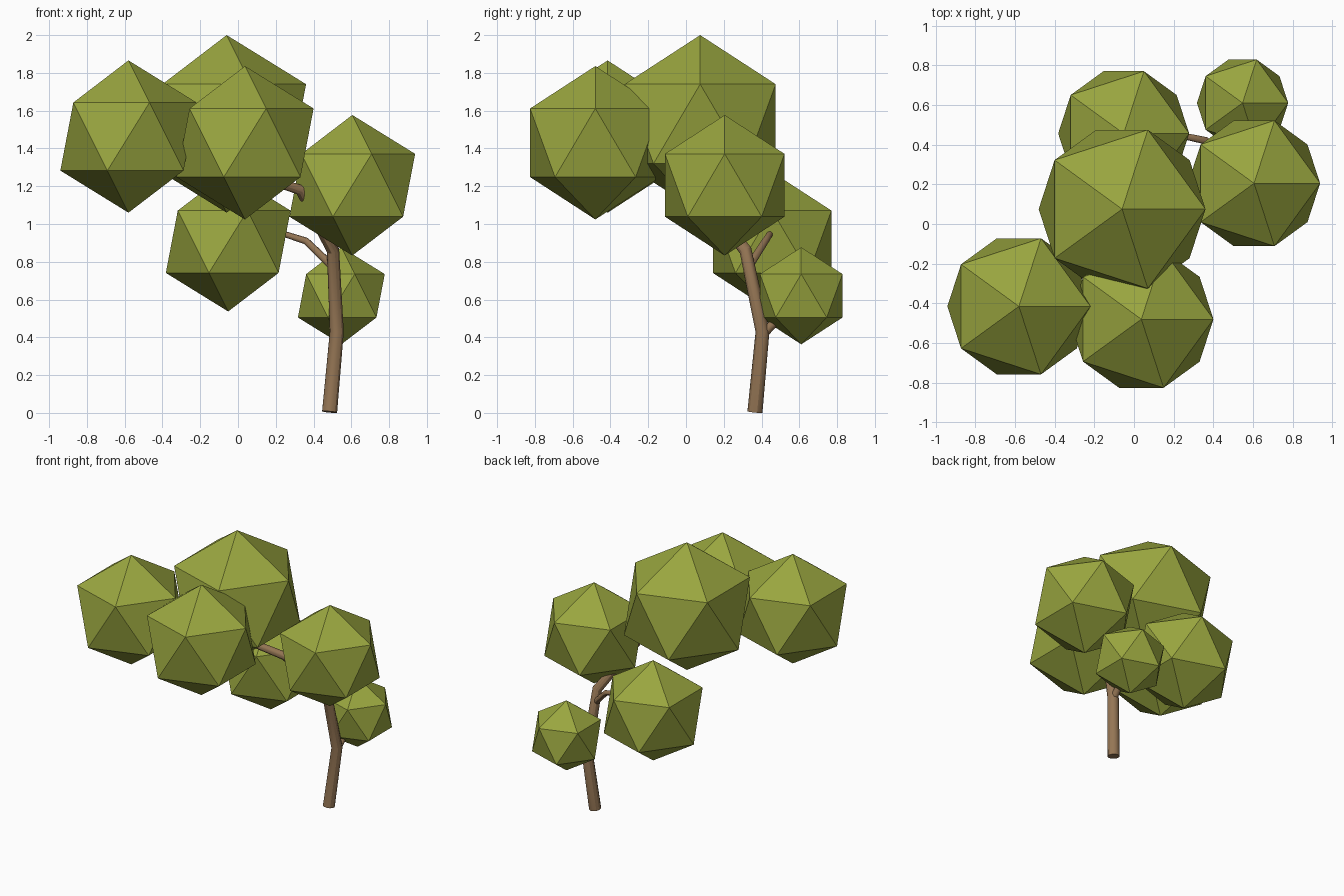
import bpy

if "Cube" in bpy.data.objects:
    bpy.data.objects.remove(bpy.data.objects["Cube"])


def material(name, rgb):
    m = bpy.data.materials.new(name)
    m.diffuse_color = (*rgb, 1)
    m.use_nodes = True
    m.node_tree.nodes["Principled BSDF"].inputs["Base Color"].default_value = m.diffuse_color
    return m


bark = material("bark", (0.30, 0.18, 0.09))
leaf = material("leaf", (0.32, 0.38, 0.05))


def limb(name, pts):
    """Tapered round limb through (x, y, z, radius) points."""
    cu = bpy.data.curves.new(name, 'CURVE')
    cu.dimensions = '3D'
    cu.bevel_depth = 1.0
    cu.bevel_resolution = 4
    cu.use_fill_caps = True
    sp = cu.splines.new('POLY')
    sp.points.add(len(pts) - 1)
    for p, (x, y, z, r) in zip(sp.points, pts):
        p.co = (x, y, z, 1)
        p.radius = r
    ob = bpy.data.objects.new(name, cu)
    bpy.context.collection.objects.link(ob)
    bpy.ops.object.select_all(action='DESELECT')
    bpy.context.view_layer.objects.active = ob
    ob.select_set(True)
    bpy.ops.object.convert(target='MESH')
    ob = bpy.context.object
    ob.name = name
    ob.data.materials.clear()
    ob.data.materials.append(bark)
    bpy.ops.object.shade_smooth_by_angle()


# Leaning, bending trunk
limb("trunk", [(0.485, 0.365, 0.005, 0.041), (0.523, 0.405, 0.43, 0.038),
               (0.503, 0.315, 0.86, 0.034), (0.33, 0.07, 1.18, 0.029),
               (0.06, -0.03, 1.27, 0.024)])

# Branches reaching into each clump
limb("low_back_branch", [(0.522, 0.40, 0.41, 0.026), (0.53, 0.48, 0.49, 0.022),
                         (0.55, 0.58, 0.60, 0.015)])
limb("left_branch", [(0.505, 0.33, 0.77, 0.022), (0.36, 0.42, 0.91, 0.019),
                     (0.22, 0.45, 0.955, 0.016), (0.05, 0.455, 0.96, 0.012)])
limb("right_branch", [(0.45, 0.24, 0.96, 0.025), (0.58, 0.21, 1.15, 0.015)])
limb("crown_branch", [(0.06, -0.03, 1.27, 0.023), (-0.04, 0.05, 1.45, 0.015)])
limb("far_left_branch", [(0.06, -0.03, 1.27, 0.022), (-0.27, -0.26, 1.36, 0.018),
                         (-0.5, -0.38, 1.42, 0.012)])
limb("front_branch", [(0.06, -0.03, 1.27, 0.022), (0.05, -0.4, 1.38, 0.012)])

# Foliage clumps: flat-faced icosahedra (x, y, z, radius)
clumps = {
    "crown_foliage": (-0.06, 0.075, 1.53, 0.47),
    "far_left_foliage": (-0.58, -0.415, 1.463, 0.403),
    "front_foliage": (0.037, -0.48, 1.43, 0.406),
    "right_foliage": (0.605, 0.205, 1.205, 0.372),
    "low_back_foliage": (0.547, 0.61, 0.62, 0.257),
    "left_foliage": (-0.052, 0.456, 0.906, 0.369),
}
for name, (x, y, z, r) in clumps.items():
    bpy.ops.mesh.primitive_ico_sphere_add(subdivisions=1, radius=r, location=(x, y, z))
    ob = bpy.context.object
    ob.name = name
    ob.data.materials.append(leaf)
